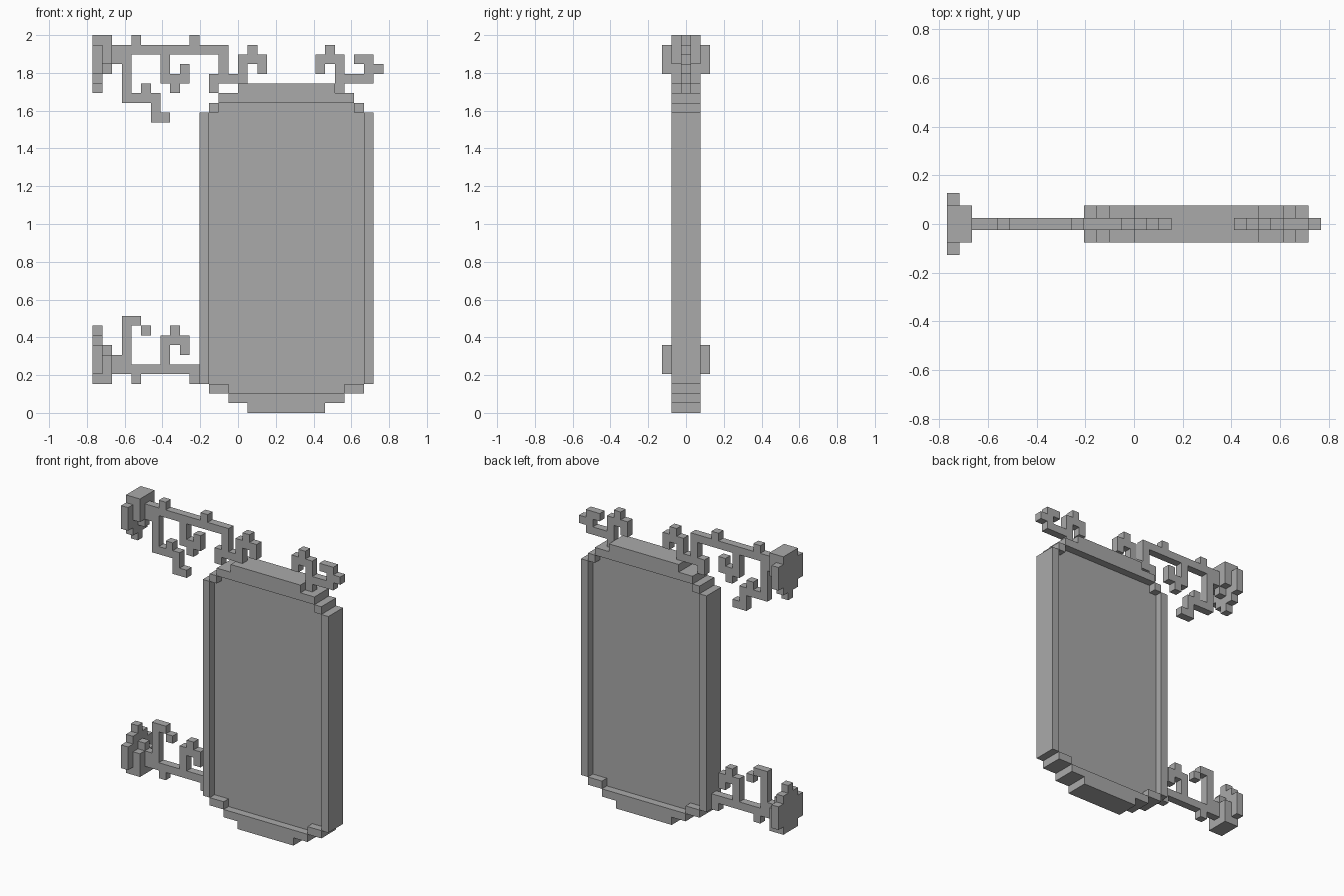
import bpy
import bmesh
import math
from mathutils import Vector

cube = bpy.data.objects.get("Cube")
if cube:
    bpy.data.objects.remove(cube, do_unlink=True)

U = 2 / 39              # one block
WIDE = 30               # blocks across the whole model

metal = bpy.data.materials.new("plain_grey")
metal.use_nodes = True
grey = (0.4, 0.4, 0.4, 1)
metal.diffuse_color = grey
metal.node_tree.nodes["Principled BSDF"].inputs["Base Color"].default_value = grey


def place(c, y, r):
    """Block grid position (column, depth, row) to world space."""
    return Vector(((c - WIDE / 2) * U, y * U, r * U))


def finish(name, bm):
    bmesh.ops.recalc_face_normals(bm, faces=bm.faces)
    mesh = bpy.data.meshes.new(name)
    bm.to_mesh(mesh)
    bm.free()
    mesh.materials.append(metal)
    obj = bpy.data.objects.new(name, mesh)
    bpy.context.collection.objects.link(obj)


def boxes(name, parts):
    """Join boxes given as (first column, last, low row, high, thickness)."""
    bm = bmesh.new()
    for c0, c1, r0, r1, thick in parts:
        new = bmesh.ops.create_cube(bm, size=1)["verts"]
        size = Vector((c1 - c0, thick, r1 - r0)) * U
        middle = place((c0 + c1) / 2, 0, (r0 + r1) / 2)
        for v in new:
            v.co = v.co * size + middle
    finish(name, bm)


def scrollwork(name, left, top, art):
    """One-block-thick ironwork drawn as rows of blocks, top row first."""
    cells = {(left + c, top - r) for r, row in enumerate(art)
             for c, mark in enumerate(row) if mark == "#"}
    bm = bmesh.new()

    def quad(*pts):
        bm.faces.new([bm.verts.new(place(*p)) for p in pts])

    h = 0.5
    for c, r in cells:
        corners = [(c, r), (c + 1, r), (c + 1, r + 1), (c, r + 1)]
        beside = [(c, r - 1), (c + 1, r), (c, r + 1), (c - 1, r)]
        for y in (-h, h):
            quad(*[(a, y, b) for a, b in corners])
        for i, near in enumerate(beside):
            if near not in cells:
                (a, b), (d, e) = corners[i], corners[(i + 1) % 4]
                quad((a, -h, b), (d, -h, e), (d, h, e), (a, h, b))
    bmesh.ops.remove_doubles(bm, verts=bm.verts, dist=U / 50)
    bmesh.ops.recalc_face_normals(bm, faces=bm.faces)
    bmesh.ops.dissolve_limit(bm, angle_limit=math.radians(1),
                             verts=bm.verts, edges=bm.edges)
    finish(name, bm)


def both_sides(c0, c1, r0, r1):
    """A frame block and its mirror about the sign's middle column."""
    middle = 20
    return [(c0, c1, r0, r1, 3),
            (2 * middle - c1, 2 * middle - c0, r0, r1, 3)]


# Hanging sign: recessed board inside a stepped frame
boxes("sign_board", [(12, 28, 3, 31, 1), (13, 27, 31, 32, 1), (14, 26, 2, 3, 1)])
boxes("frame_stiles", both_sides(11, 12, 3, 31))
boxes("frame_corners", both_sides(12, 13, 31, 32) + both_sides(12, 14, 2, 3))
boxes("frame_top_rail", [(13, 27, 32, 33, 3), (15, 25, 33, 34, 3)])
boxes("frame_bottom_rail", [(14, 26, 1, 2, 3), (16, 24, 0, 1, 3)])

# Wall mounts: rounded plate with a boss, the lower one upside down
for name, base, sign in (("upper_mount", 39, -1), ("lower_mount", 3, 1)):
    parts = []
    for c0, c1, a, b, thick in ((0, 1, 0, 1, 3), (0, 1, 1, 4, 5),
                                (0, 1, 4, 5, 3), (1, 2, 0, 3, 3)):
        low, high = sorted((base + sign * a, base + sign * b))
        parts.append((c0, c1, low, high, thick))
    boxes(name, parts)

# Scrolled ironwork
scrollwork("upper_bracket", 0, 38, [
    "....#.....#",
    "..############..#",
    "..##...#.....#.###",
    ".#.#...#.#...#.#.#",
    "...#...###..####",
    "#..#.#..#...#",
    "...####",
    "......#",
    "......##",
])
scrollwork("top_right_scroll", 23, 37, [
    ".#",
    "###.##",
    "#.#..##",
    "..####",
    "..#",
])
scrollwork("lower_bracket", 0, 9, [
    "...##",
    "#..#.#..#",
    "...#...###",
    ".#.#...#.#",
    "..##...#",
    "..#########",
    "....#.....#",
])
